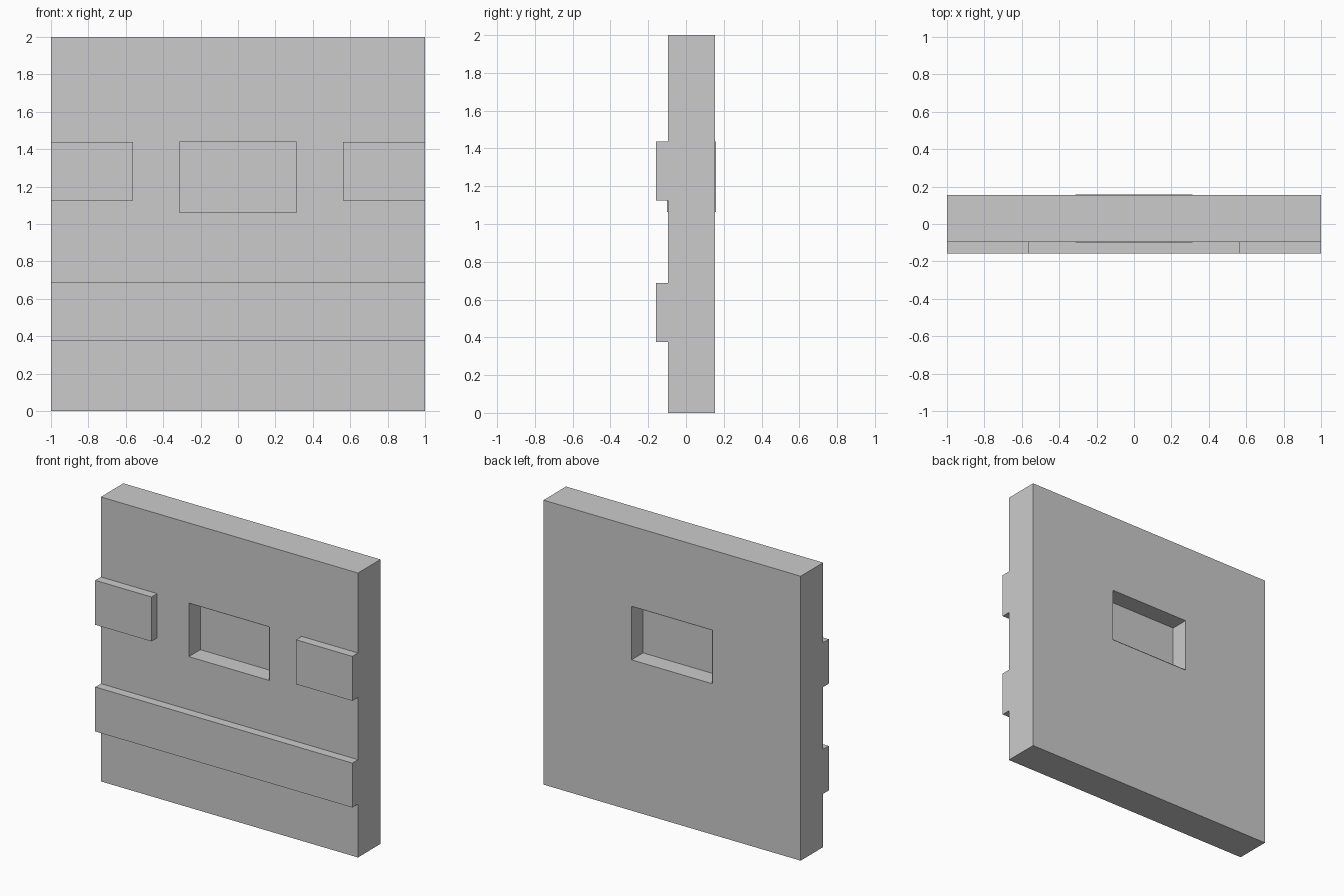
import bpy, bmesh

if "Cube" in bpy.data.objects:
    bpy.data.objects.remove(bpy.data.objects["Cube"])

U = 1 / 16                      # modelling grid
FRONT, BACK = -0.0955, 0.1545   # wall faces
SLAB = FRONT - U                # front of raised trim
LIP = 0.004                     # reveal stands slightly proud of the wall
MID = (FRONT + BACK) / 2
WINDOW = (-5 * U, 5 * U, 17 * U, 23 * U)   # x0, x1, z0, z1


def finish(name, bm):
    mesh = bpy.data.meshes.new(name)
    bm.to_mesh(mesh)
    bm.free()
    obj = bpy.data.objects.new(name, mesh)
    bpy.context.collection.objects.link(obj)
    return obj


def loop(bm, rect, y):
    x0, x1, z0, z1 = rect
    return [bm.verts.new((x, y, z)) for x, z in ((x0, z0), (x1, z0), (x1, z1), (x0, z1))]


def bridge(bm, a, b):
    for i in range(4):
        j = (i + 1) % 4
        bm.faces.new((a[i], a[j], b[j], b[i]))


def block(name, rect, y0, y1, back=True):
    bm = bmesh.new()
    a, b = loop(bm, rect, y0), loop(bm, rect, y1)
    bm.faces.new(a)
    bridge(bm, b, a)
    if back:
        bm.faces.new(b[::-1])
    return finish(name, bm)


# Wall panel with a rectangular window opening
bm = bmesh.new()
outer = (-1, 1, 0, 2)
fo, fi = loop(bm, outer, FRONT), loop(bm, WINDOW, FRONT)
bo, bi = loop(bm, outer, BACK), loop(bm, WINDOW, BACK)
bridge(bm, fo, fi)
bridge(bm, bi, bo)
bridge(bm, bo, fo)
finish("wall", bm)

# Window reveal, lining the opening
bm = bmesh.new()
bridge(bm, loop(bm, WINDOW, FRONT - LIP), loop(bm, WINDOW, BACK + LIP))
finish("window_reveal", bm)

# Thin pane halfway through the wall
block("window_pane", WINDOW, MID - 0.001, MID + 0.001)

# Raised trim on the front: one full band low, two short ones beside the window
block("lower_trim", (-1, 1, 6 * U, 11 * U), SLAB, FRONT, back=False)
for side, x0, x1 in (("left", -1, -9 * U), ("right", 9 * U, 1)):
    block(f"upper_trim_{side}", (x0, x1, 18 * U, 23 * U), SLAB, FRONT, back=False)
